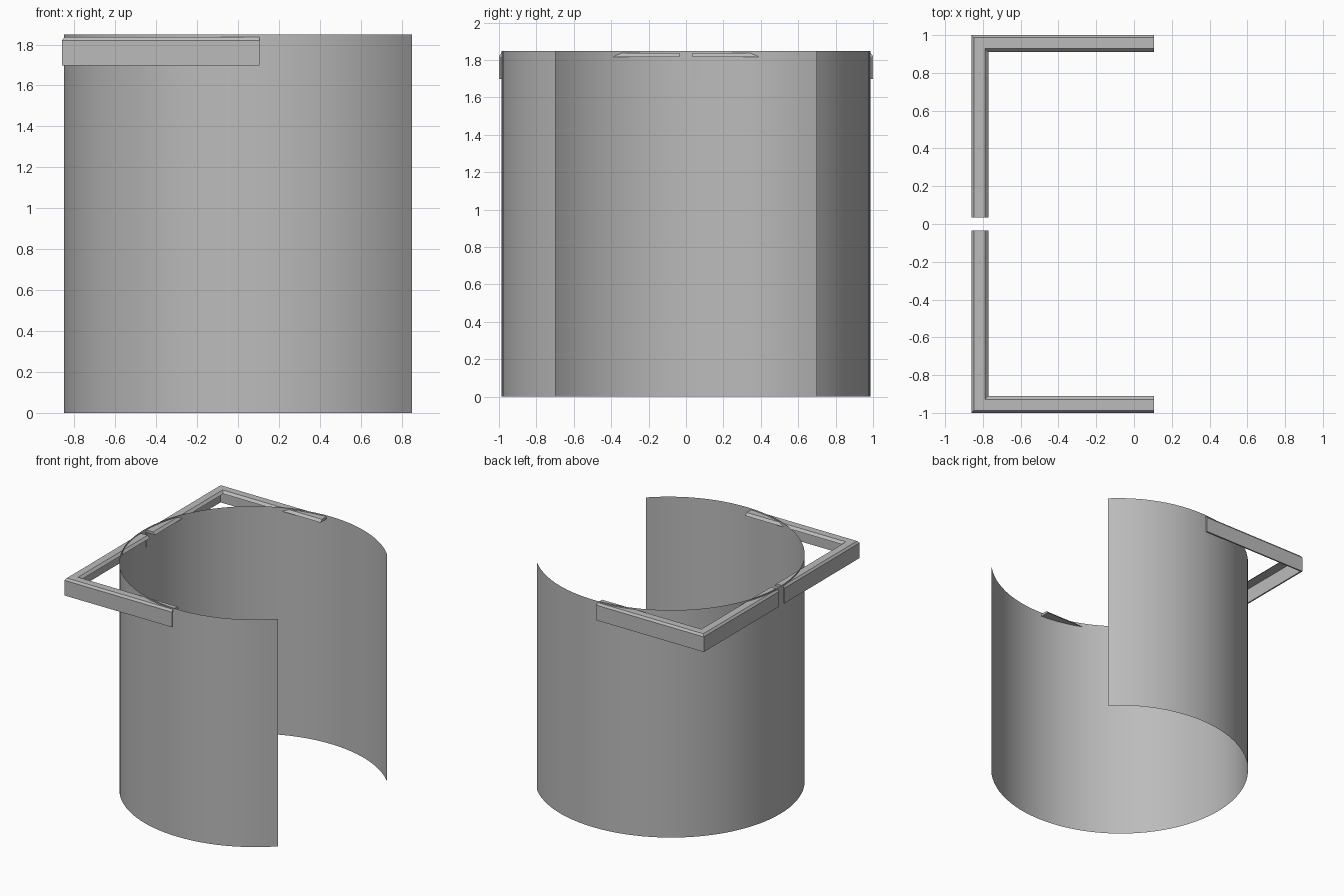
import bpy, bmesh, math

cube = bpy.data.objects.get("Cube")
if cube:
    bpy.data.objects.remove(cube, do_unlink=True)

grey = bpy.data.materials.new("plain grey")
grey.use_nodes = True
tone = (0.5, 0.5, 0.5, 1)
grey.diffuse_color = tone
grey.node_tree.nodes["Principled BSDF"].inputs["Base Color"].default_value = tone


def make_object(name, bm):
    bmesh.ops.recalc_face_normals(bm, faces=bm.faces)
    mesh = bpy.data.meshes.new(name)
    bm.to_mesh(mesh)
    bm.free()
    mesh.materials.append(grey)
    obj = bpy.data.objects.new(name, mesh)
    bpy.context.collection.objects.link(obj)
    return obj


# Curved wall: a thin three-quarter sheet, open towards +x
HEIGHT, CENTRE_X, RADIUS_X, RADIUS_Y = 1.848, 0.145, 0.996, 0.986
STEPS = 72
bm = bmesh.new()
columns = []
for i in range(STEPS + 1):
    a = math.radians(45 + 270 * i / STEPS)
    x, y = CENTRE_X + RADIUS_X * math.cos(a), RADIUS_Y * math.sin(a)
    columns.append([bm.verts.new((x, y, z)) for z in (0, HEIGHT)])
for (a0, a1), (b0, b1) in zip(columns, columns[1:]):
    face = bm.faces.new((a0, b0, b1, a1))
    face.smooth = True
wall = make_object("curved_wall", bm)
# the sheet faces outwards
if wall.data.polygons[STEPS // 2].normal.x > 0:
    wall.data.flip_normals()

# Rim bracket: an angle section with a chamfered top, mitred at the corner
OUT_X, OUT_Y, ARM_END, GAP = -0.86, 1.0, 0.105, 0.035
profile = [(0, 1.697), (0, 1.82), (0.013, 1.837), (0.072, 1.837),
           (0.09, 1.817), (0.012, 1.817), (0.012, 1.697)]
bm = bmesh.new()
rings = [[], [], []]
for d, z in profile:
    path = [(ARM_END, OUT_Y - d), (OUT_X + d, OUT_Y - d), (OUT_X + d, GAP)]
    for ring, (x, y) in zip(rings, path):
        ring.append(bm.verts.new((x, y, z)))
n = len(profile)
for r, s in zip(rings, rings[1:]):
    for i in range(n):
        j = (i + 1) % n
        bm.faces.new((r[i], r[j], s[j], s[i]))
bm.faces.new(rings[0])
bm.faces.new(rings[-1])
bracket = make_object("rim_brackets", bm)
mirror = bracket.modifiers.new("other side", 'MIRROR')
mirror.use_axis = (False, True, False)
mirror.use_mirror_merge = False
